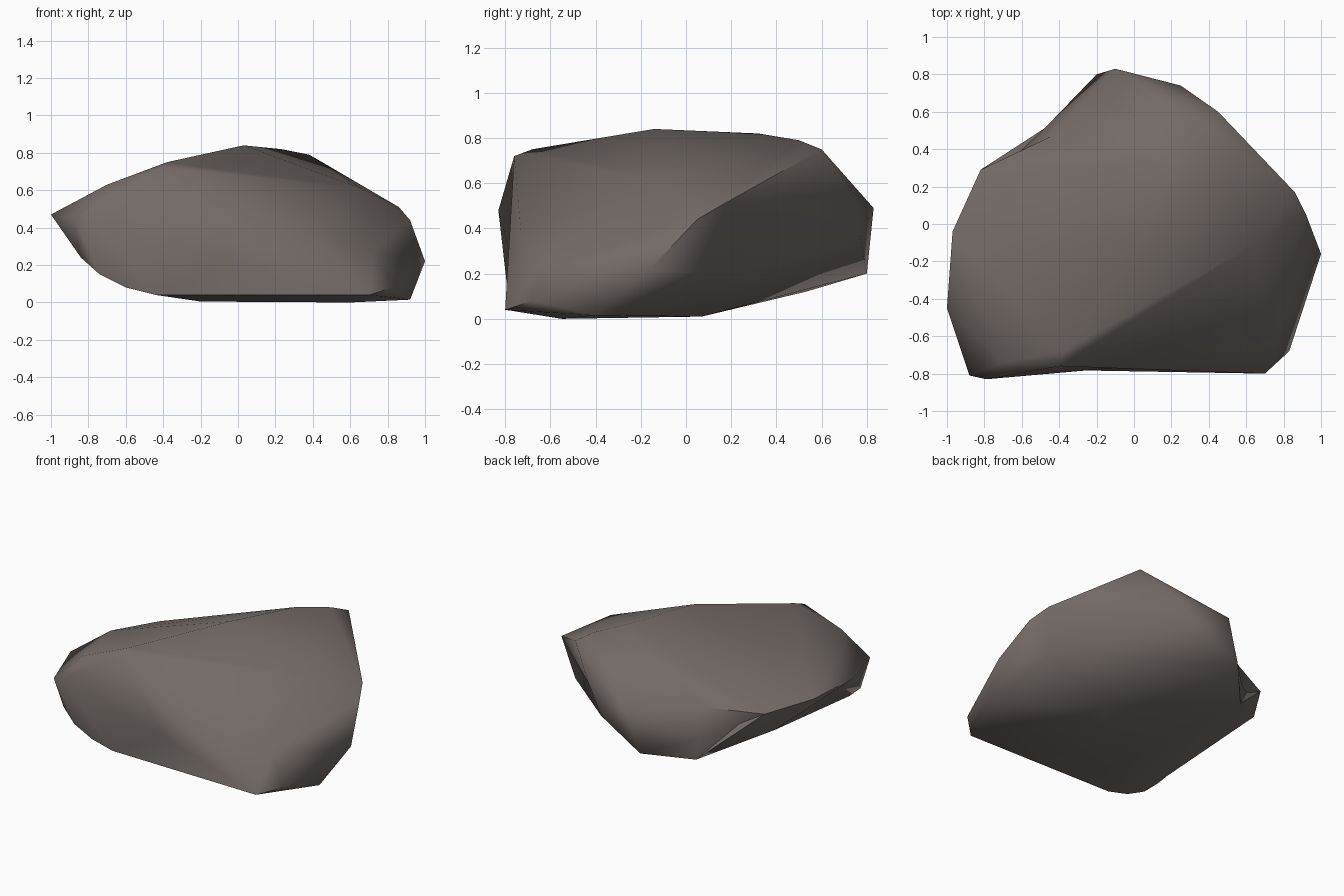
import bpy, bmesh, math
from mathutils import Vector
from mathutils.geometry import intersect_point_line

if "Cube" in bpy.data.objects:
    bpy.data.objects.remove(bpy.data.objects["Cube"])

# Corner points of the boulder, ring by ring
CREST = [(.03, -.14, .84), (.23, .32, .82), (.38, .5, .79), (.45, .6, .75),
         (-.38, -.68, .75), (-.4, -.76, .72), (-.7, -.74, .63), (.66, -.1, .61)]
GIRTH = [(-1, -.45, .47), (-.88, -.81, .45), (-.79, -.83, .48), (-.97, -.04, .47),
         (-.82, .29, .45), (-.84, .2, .31), (-.1, .83, .49), (.25, .74, .56),
         (.13, .77, .37), (.86, .17, .51), (.92, .05, .44), (1, -.16, .22),
         (.4, -.73, .38), (.72, -.65, .27), (.8, .1, .2)]
FOOT = [(-.84, -.76, .24), (-.74, -.78, .15), (-.6, -.78, .08), (-.44, -.78, .04),
        (.7, -.8, .04), (.83, -.68, .08), (.92, -.4, .015), (.6, -.55, 0),
        (-.2, -.55, .005), (.3, .07, .01), (-.45, .53, .12), (-.2, .8, .2)]
# Shallow hollows: back left notch, back right, left undercut, front undercut
DENTS = [(-.47, .52, .27), (-.44, .47, .47), (-.66, .34, .36),
         (.46, .48, .47), (-.86, -.4, .37), (-.05, -.765, .24)]

bm = bmesh.new()
for p in CREST + GIRTH + FOOT:
    bm.verts.new(p)
bmesh.ops.convex_hull(bm, input=bm.verts)
bmesh.ops.delete(bm, geom=[v for v in bm.verts if not v.link_faces], context='VERTS')


def dent(target):
    """Split the edge closest to the target and pull the new corner there."""
    target = Vector(target)

    def nearest(e):
        a, b = e.verts[0].co, e.verts[1].co
        t = min(.9, max(.1, intersect_point_line(target, a, b)[1]))
        return (a.lerp(b, t) - target).length

    edge = min(bm.edges, key=nearest)
    corner = bmesh.utils.edge_split(edge, edge.verts[0], .5)[1]
    for face in list(corner.link_faces):
        ring = list(face.verts)
        far = ring[(ring.index(corner) + 2) % 4]
        bmesh.utils.face_split(face, corner, far)
    corner.co = target


for d in DENTS:
    dent(d)
bmesh.ops.recalc_face_normals(bm, faces=bm.faces)

mesh = bpy.data.meshes.new("boulder")
bm.to_mesh(mesh)
bm.free()
boulder = bpy.data.objects.new("boulder", mesh)
bpy.context.collection.objects.link(boulder)

# Single grey-brown stone colour
stone = bpy.data.materials.new("grey_brown_stone")
stone.diffuse_color = (.172, .146, .136, 1)
stone.use_nodes = True
stone.node_tree.nodes["Principled BSDF"].inputs["Base Color"].default_value = stone.diffuse_color
mesh.materials.append(stone)

# Soft shading with only the hardest edges kept
bpy.context.view_layer.objects.active = boulder
boulder.select_set(True)
bpy.ops.object.shade_smooth_by_angle(angle=math.radians(65))
